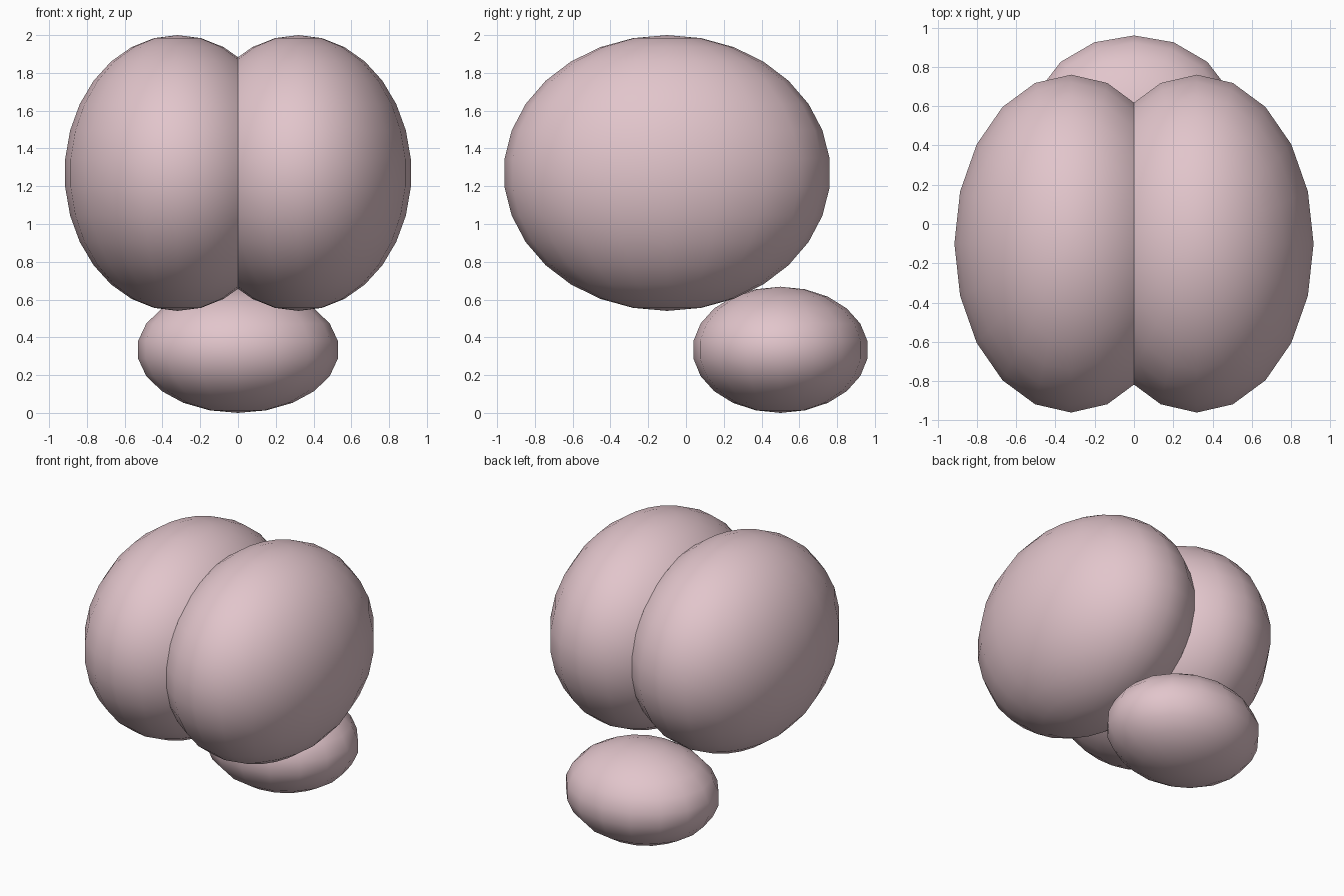
import bpy

if "Cube" in bpy.data.objects:
    bpy.data.objects.remove(bpy.data.objects["Cube"], do_unlink=True)

# Single soft pink material
pink = bpy.data.materials.new("soft_pink")
pink.use_nodes = True
color = (0.76, 0.56, 0.60, 1.0)
pink.diffuse_color = color
pink.node_tree.nodes["Principled BSDF"].inputs["Base Color"].default_value = color


def ellipsoid(name, center, radii, segments, rings):
    bpy.ops.mesh.primitive_uv_sphere_add(
        segments=segments, ring_count=rings, radius=1, location=center)
    obj = bpy.context.object
    obj.name = obj.data.name = name
    obj.scale = radii
    bpy.ops.object.transform_apply(location=False, rotation=False, scale=True)
    bpy.ops.object.shade_smooth()
    obj.data.materials.append(pink)
    return obj


# Two large lobes that meet along the centre line
for side, sign in (("left", 1), ("right", -1)):
    ellipsoid(side + "_lobe", (sign * 0.32, -0.10, 1.27),
              (0.598, 0.865, 0.73), 20, 15)

# Small lobe below, at the back
ellipsoid("lower_back_lobe", (0, 0.5, 0.334), (0.534, 0.465, 0.334), 16, 11)
